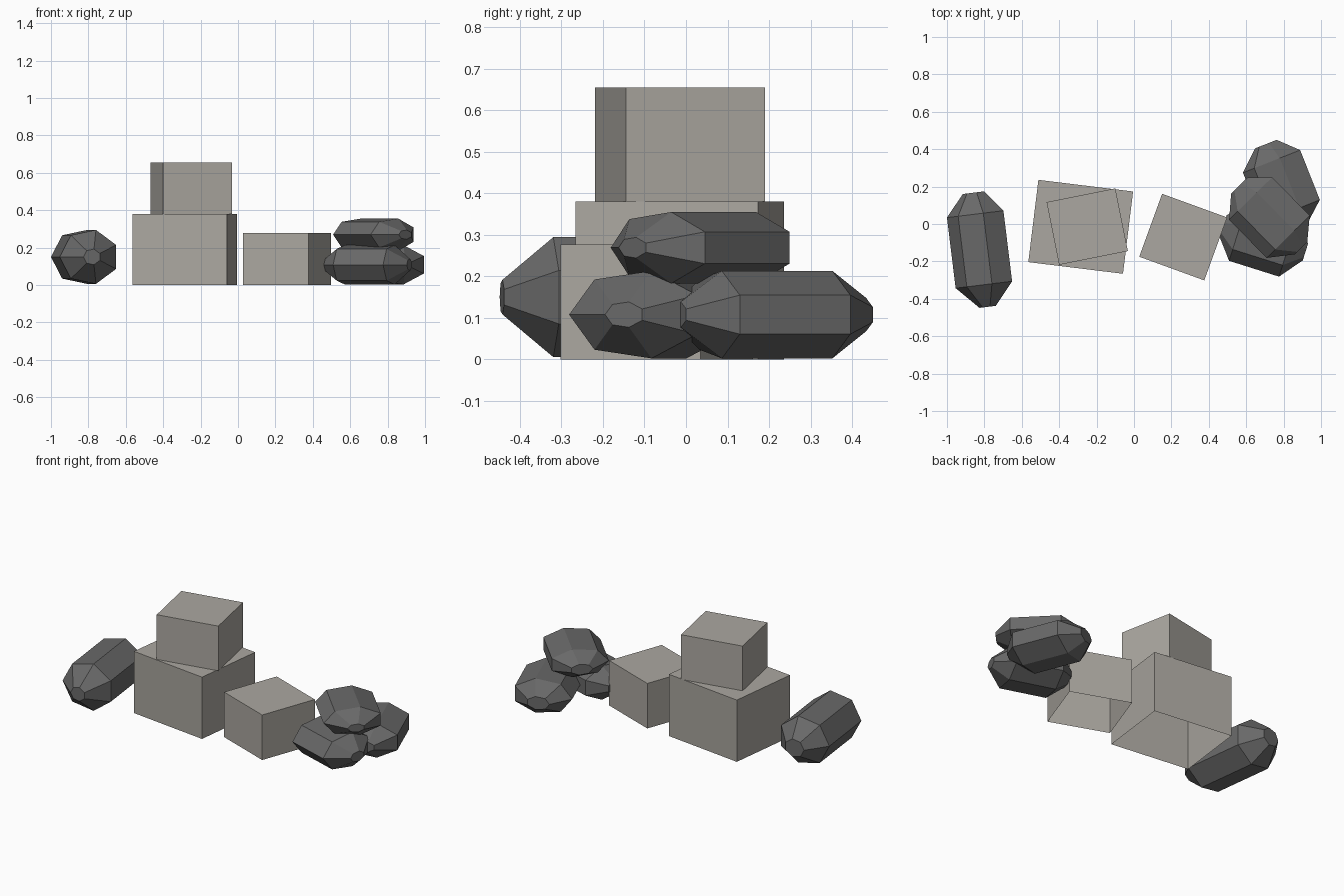
import bpy, bmesh, math
from mathutils import Vector

if "Cube" in bpy.data.objects:
    bpy.data.objects.remove(bpy.data.objects["Cube"])


def material(name, rgb):
    m = bpy.data.materials.new(name)
    m.diffuse_color = (*rgb, 1)
    m.use_nodes = True
    m.node_tree.nodes["Principled BSDF"].inputs["Base Color"].default_value = m.diffuse_color
    return m


crate_mat = material("warm_grey_crate", (0.41, 0.39, 0.355))
sack_mat = material("dark_grey_sack", (0.14, 0.14, 0.14))


def finish(bm, name, mat):
    bmesh.ops.recalc_face_normals(bm, faces=bm.faces)
    mesh = bpy.data.meshes.new(name)
    bm.to_mesh(mesh)
    bm.free()
    mesh.materials.append(mat)
    ob = bpy.data.objects.new(name, mesh)
    bpy.context.collection.objects.link(ob)
    return ob


def crate(name, x, y, z0, z1, w, d, angle):
    """Box turned about z, open underneath."""
    bm = bmesh.new()
    bmesh.ops.create_cube(bm, size=1)
    bmesh.ops.scale(bm, vec=(w, d, z1 - z0), verts=bm.verts)
    bm.normal_update()
    under = [f for f in bm.faces if f.normal.z < -0.5]
    bmesh.ops.delete(bm, geom=under, context='FACES_ONLY')
    ob = finish(bm, name, crate_mat)
    # an open box recalculates outward; keep it that way
    ob.location = (x, y, (z0 + z1) / 2)
    ob.rotation_euler.z = math.radians(angle)


def sack(name, centre, angle, r_side, r_up, body, neck, base):
    """Seven-sided lying sack; its narrow neck end points along angle."""
    a = math.radians(angle)
    u = Vector((math.cos(a), math.sin(a), 0))
    side = u.cross(Vector((0, 0, 1)))
    bm = bmesh.new()
    rings = []
    for t, s in ((-base, 0.38), (-body, 1), (body, 1), (neck, 0.29)):
        ring = []
        for i in range(7):
            k = 2 * math.pi * i / 7
            p = (Vector(centre) + u * t + side * (r_side * s * math.cos(k))
                 + Vector((0, 0, r_up * s * math.sin(k))))
            ring.append(bm.verts.new(p))
        rings.append(ring)
    for r0, r1 in zip(rings, rings[1:]):
        for i in range(7):
            j = (i + 1) % 7
            bm.faces.new((r0[i], r0[j], r1[j], r1[i]))
    bm.faces.new(rings[0])
    bm.faces.new(rings[-1])
    finish(bm, name, sack_mat)


# Crates
crate("large_crate", -0.285, -0.015, 0, 0.38, 0.51, 0.443, -7)
crate("upper_crate", -0.25, -0.014, 0.38, 0.655, 0.375, 0.342, 11.3)
crate("small_crate", 0.263, -0.07, 0, 0.277, 0.37, 0.358, -20)

# Sacks
sack("left_sack", (-0.818, -0.135, 0.15), -83, 0.16, 0.148, 0.19, 0.31, 0.305)
sack("back_sack", (0.796, 0.205, 0.108), -68.4, 0.173, 0.108, 0.143, 0.238, 0.24)
sack("front_sack", (0.693, -0.077, 0.108), -17.5, 0.17, 0.108, 0.14, 0.235, 0.226)
sack("top_sack", (0.73, 0.04, 0.269), -45.5, 0.17, 0.088, 0.143, 0.235, 0.235)
